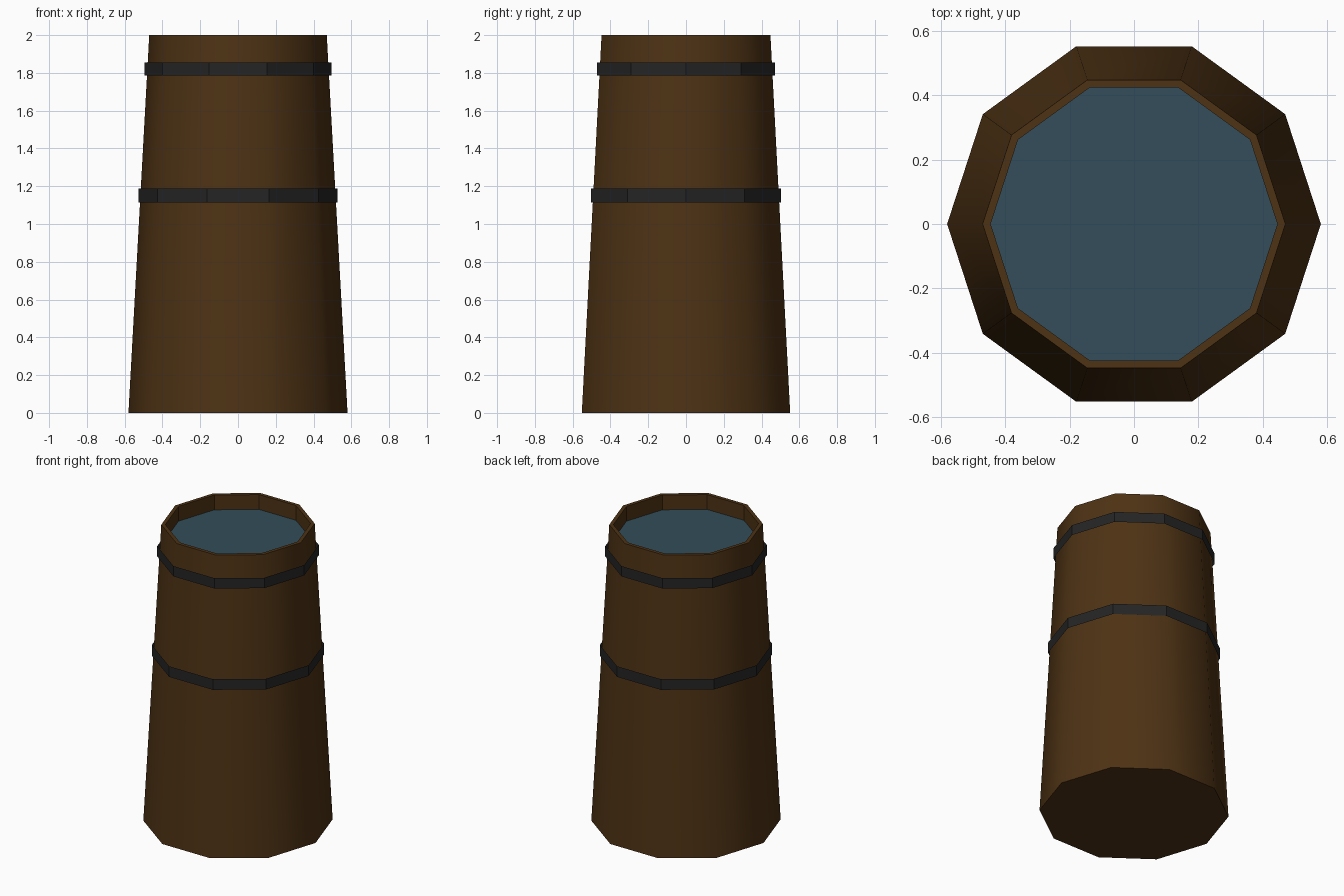
import bpy, bmesh, math

if "Cube" in bpy.data.objects:
    bpy.data.objects.remove(bpy.data.objects["Cube"])

SIDES = 10


def material(name, rgb):
    m = bpy.data.materials.new(name)
    m.diffuse_color = (*rgb, 1.0)
    m.use_nodes = True
    m.node_tree.nodes["Principled BSDF"].inputs["Base Color"].default_value = m.diffuse_color
    return m


wood = material("dark_wood", (0.075, 0.032, 0.007))
iron = material("black_iron", (0.018, 0.018, 0.018))
water_blue = material("water_blue", (0.033, 0.074, 0.102))


def lathe(name, profile, mat, smooth=(), cap_start=False, cap_end=False):
    """Turn (radius, z) points into a ten-sided shell; profile runs upward on the outside."""
    bm = bmesh.new()
    rings = [[bm.verts.new((r * math.cos(math.tau * i / SIDES),
                            r * math.sin(math.tau * i / SIDES), z))
              for i in range(SIDES)] for r, z in profile]
    for k in range(len(rings) - 1):
        a, b = rings[k], rings[k + 1]
        for i in range(SIDES):
            j = (i + 1) % SIDES
            f = bm.faces.new((a[i], a[j], b[j], b[i]))
            f.smooth = k in smooth
    if cap_start:
        bm.faces.new(rings[0][::-1])
    if cap_end:
        bm.faces.new(rings[-1])
    # keep the rim and base edges crisp
    for e in bm.edges:
        if abs(e.verts[0].co.z - e.verts[1].co.z) < 1e-6:
            e.smooth = False
    me = bpy.data.meshes.new(name)
    bm.to_mesh(me)
    bm.free()
    me.materials.append(mat)
    ob = bpy.data.objects.new(name, me)
    bpy.context.collection.objects.link(ob)
    return ob


# Tapered barrel wall: smooth outside, flat rim and inner wall, closed base
lathe("barrel_body", [(0.58, 0), (0.47, 2.0), (0.445, 2.0), (0.445, 1.9)],
      wood, smooth={0}, cap_start=True)

# Water surface inside the rim
lathe("water", [(0.445, 1.9)], water_blue, cap_end=True)

# Open iron hoops
for name, r, z0, z1 in (("upper_hoop", 0.495, 1.785, 1.855),
                        ("lower_hoop", 0.528, 1.115, 1.187)):
    lathe(name, [(r, z0), (r, z1)], iron)
